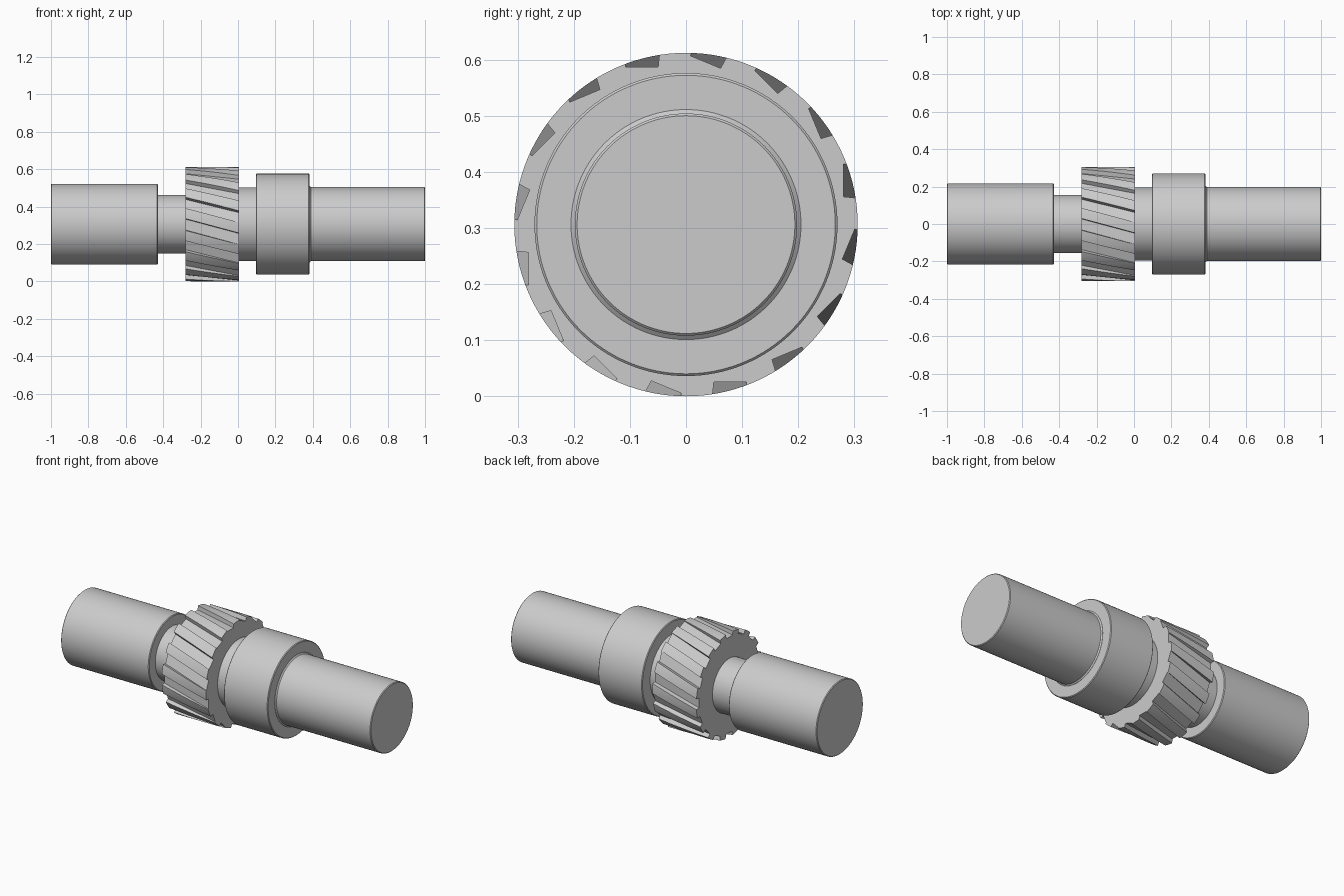
import bpy, bmesh, math
from mathutils import Matrix, Vector

if "Cube" in bpy.data.objects:
    bpy.data.objects.remove(bpy.data.objects["Cube"])

AXIS_Z = 0.306
SEG = 128
TEETH = 16
GEAR_R = 0.306
X0, X1 = -0.281, 0.005      # gear faces

steel = bpy.data.materials.new("grey steel")
steel.diffuse_color = (0.6, 0.6, 0.6, 1)
steel.use_nodes = True
steel.node_tree.nodes["Principled BSDF"].inputs["Base Color"].default_value = steel.diffuse_color


def finish(name, bm, smooth=True):
    bmesh.ops.recalc_face_normals(bm, faces=bm.faces)
    me = bpy.data.meshes.new(name)
    bm.to_mesh(me)
    bm.free()
    ob = bpy.data.objects.new(name, me)
    bpy.context.collection.objects.link(ob)
    ob.location.z = AXIS_Z
    me.materials.append(steel)
    if smooth:
        smooth_edges(ob)
    return ob


def smooth_edges(ob):
    bpy.ops.object.select_all(action='DESELECT')
    ob.select_set(True)
    bpy.context.view_layer.objects.active = ob
    bpy.ops.object.shade_smooth_by_angle(angle=math.radians(30))


def lathe(name, profile, smooth=True):
    """Closed solid of revolution about x from (x, radius) points."""
    bm = bmesh.new()
    rings = [[bm.verts.new((x, r * math.sin(a), r * math.cos(a)))
              for a in (2 * math.pi * i / SEG for i in range(SEG))] for x, r in profile]
    for a, b in zip(rings, rings[1:]):
        for i in range(SEG):
            j = (i + 1) % SEG
            bm.faces.new((a[i], a[j], b[j], b[i]))
    bm.faces.new(rings[0])
    bm.faces.new(rings[-1])
    return finish(name, bm, smooth)


def rod(name, x0, x1, r, c0=0.0, c1=0.0):
    """Cylinder along x with optional chamfers at either end."""
    pts = [(x0, r - c0)] + ([(x0 + c0, r)] if c0 else [])
    pts += ([(x1 - c1, r)] if c1 else []) + [(x1, r - c1)]
    return lathe(name, pts)


# stepped shaft
rod("left_journal", -1.0, -0.428, 0.216, 0.004, 0.004)
rod("left_neck", -0.44, -0.27, 0.156)
rod("right_neck", -0.01, 0.11, 0.196)
rod("collar", 0.096, 0.382, 0.27, 0.004, 0.004)
lathe("right_shaft", [(0.37, 0.205), (0.383, 0.205), (0.389, 0.198), (0.996, 0.198), (1.0, 0.194)])

# gear blank
gear = lathe("helical_gear", [(X0, GEAR_R), (X1, GEAR_R)], smooth=False)

# slanted slot cutters, one per tooth gap
bm = bmesh.new()
slant = Matrix.Rotation(math.radians(-15), 4, 'Z')
for k in range(TEETH):
    turn = Matrix.Rotation(2 * math.pi * k / TEETH, 4, 'X')
    m = turn @ Matrix.Translation((X0, -0.002, 0)) @ slant
    quad = [(-0.028, 0.281), (0.028, 0.281), (0.034, 0.34), (-0.034, 0.34)]
    a, b = [[bm.verts.new(m @ Vector((x, y, z))) for y, z in quad] for x in (-0.05, 0.35)]
    bm.faces.new(a)
    bm.faces.new(b)
    for i in range(4):
        j = (i + 1) % 4
        bm.faces.new((a[i], a[j], b[j], b[i]))
cutter = finish("slot_cutter", bm, smooth=False)
cutter.hide_render = True

mod = gear.modifiers.new("slots", 'BOOLEAN')
mod.operation = 'DIFFERENCE'
mod.solver = 'EXACT'
mod.object = cutter
bpy.context.view_layer.objects.active = gear
bpy.ops.object.modifier_apply(modifier=mod.name)
bpy.data.objects.remove(cutter)
# wide angle stays below the slot edges, so tooth tips are smooth and walls crisp
bpy.ops.object.select_all(action='DESELECT')
gear.select_set(True)
bpy.ops.object.shade_smooth_by_angle(angle=math.radians(8))
